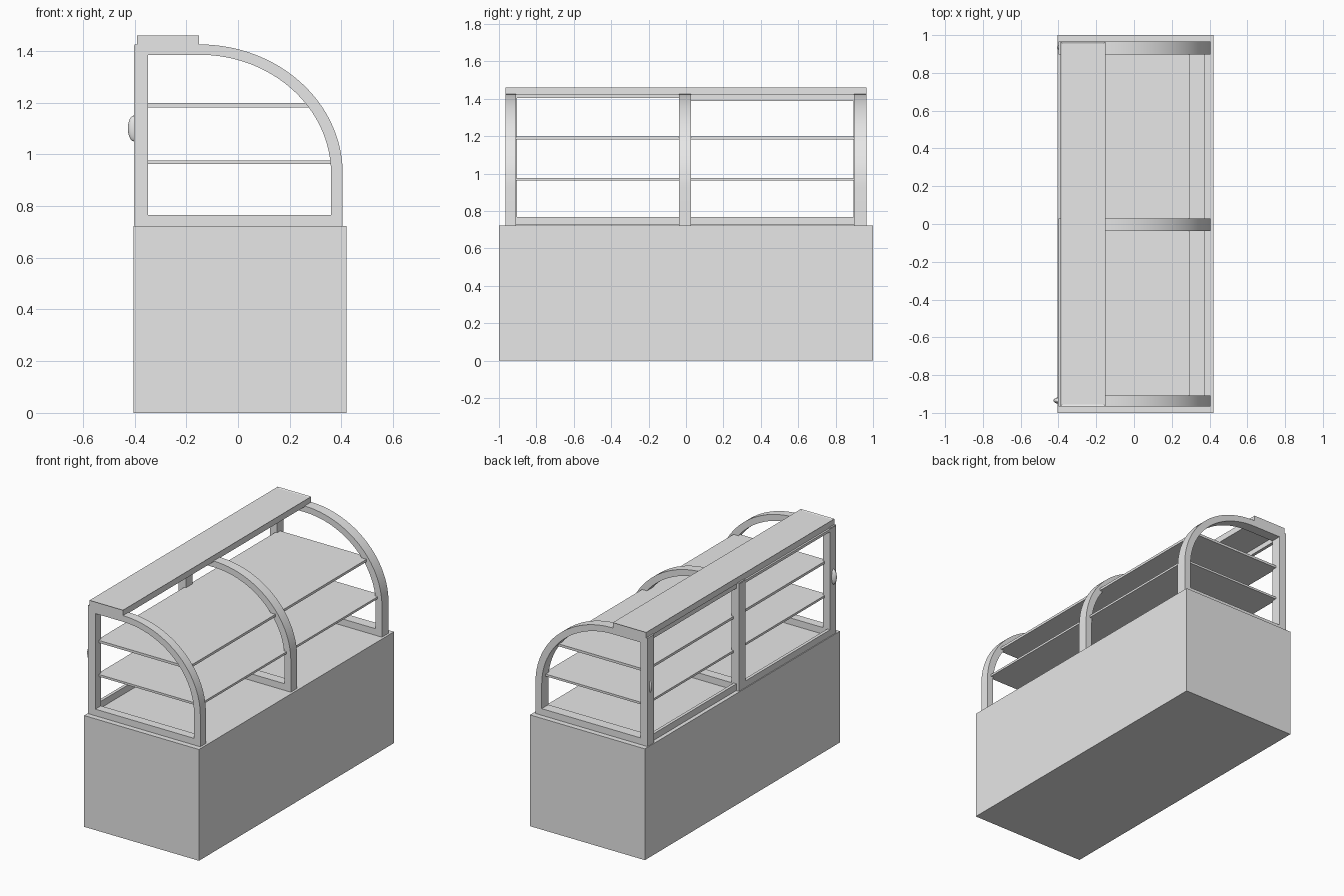
import bpy, bmesh
from math import sin, cos, pi, radians

cube = bpy.data.objects.get("Cube")
if cube:
    bpy.data.objects.remove(cube, do_unlink=True)

GREY = (0.8, 0.8, 0.8, 1)
mat = bpy.data.materials.new("plain grey")
mat.use_nodes = True
mat.diffuse_color = GREY
mat.node_tree.nodes["Principled BSDF"].inputs["Base Color"].default_value = GREY


def finish(name, bm):
    bmesh.ops.recalc_face_normals(bm, faces=bm.faces)
    mesh = bpy.data.meshes.new(name)
    bm.to_mesh(mesh)
    bm.free()
    mesh.materials.append(mat)
    obj = bpy.data.objects.new(name, mesh)
    bpy.context.collection.objects.link(obj)
    return obj


def smooth(obj):
    bpy.ops.object.select_all(action='DESELECT')
    obj.select_set(True)
    bpy.context.view_layer.objects.active = obj
    bpy.ops.object.shade_smooth_by_angle(angle=radians(30))


def add_box(bm, xs, ys, zs):
    verts = bmesh.ops.create_cube(bm, size=1)["verts"]
    for v in verts:
        v.co = [r[0] if c < 0 else r[1] for c, r in zip(v.co, (xs, ys, zs))]


def box(name, xs, ys, zs):
    bm = bmesh.new()
    add_box(bm, xs, ys, zs)
    return finish(name, bm)


def outline(left, right, bottom, top, steps=32):
    """Display profile: square back, quarter-ellipse front."""
    cx, cz = -0.15, 0.925
    pts = [(left, top), (left, bottom), (right, bottom)]
    for i in range(steps + 1):
        a = pi / 2 * i / steps
        pts.append((cx + (right - cx) * cos(a), cz + (top - cz) * sin(a)))
    return pts


def hoop(name, y0, y1):
    """Closed frame between an outer and an inner outline."""
    bm = bmesh.new()
    loops = []
    for pts in (outline(-0.4, 0.405, 0.722, 1.425),
                outline(-0.348, 0.36, 0.765, 1.385)):
        for y in (y0, y1):
            loops.append([bm.verts.new((x, y, z)) for x, z in pts])
    of, ob, inf, inb = loops
    n = len(of)
    for a, b in ((of, ob), (inf, inb), (of, inf), (ob, inb)):
        for i in range(n):
            j = (i + 1) % n
            bm.faces.new((a[i], a[j], b[j], b[i]))
    smooth(finish(name, bm))


def door(name, x, y0, y1, top_rail):
    """Sliding door frame with an open middle."""
    bm = bmesh.new()
    xs, z0, z1, w = (x, x + 0.02), 0.724, 1.42, 0.06
    add_box(bm, xs, (y0, y0 + w), (z0, z1))
    add_box(bm, xs, (y1 - w, y1), (z0, z1))
    add_box(bm, xs, (y0 + w, y1 - w), (z0, 0.767))
    add_box(bm, xs, (y0 + w, y1 - w), (top_rail, z1))
    finish(name, bm)


def handle(name, x, y):
    bm = bmesh.new()
    bmesh.ops.create_uvsphere(bm, u_segments=20, v_segments=12, radius=1)
    for v in bm.verts:
        v.co = (x + v.co.x * 0.024, y + v.co.y * 0.016, 1.1 + v.co.z * 0.05)
    smooth(finish(name, bm))


# Solid cabinet below
box("base_cabinet", (-0.405, 0.42), (-1, 1), (0, 0.722))

# Curved frames at both ends and the middle
hoop("right_end_frame", -0.965, -0.908)
hoop("middle_frame", -0.037, 0.028)
hoop("left_end_frame", 0.897, 0.965)

# Shelves
box("upper_shelf", (-0.36, 0.295), (-0.93, 0.93), (1.182, 1.198))
box("lower_shelf", (-0.36, 0.375), (-0.93, 0.93), (0.963, 0.977))

# Sliding doors at the back, one in front of the other
door("outer_door", -0.402, -0.963, 0.025, 1.403)
door("inner_door", -0.382, -0.037, 0.955, 1.387)
handle("outer_door_handle", -0.402, -0.935)
handle("inner_door_handle", -0.385, 0.935)

# Flat canopy with a shallow sunken top
bm = bmesh.new()
add_box(bm, (-0.39, -0.15), (-0.965, 0.965), (1.42, 1.46))
bm.normal_update()
top = [f for f in bm.faces if f.normal.z > 0.9]
bmesh.ops.inset_region(bm, faces=top, thickness=0.012, depth=-0.004)
finish("top_canopy", bm)
